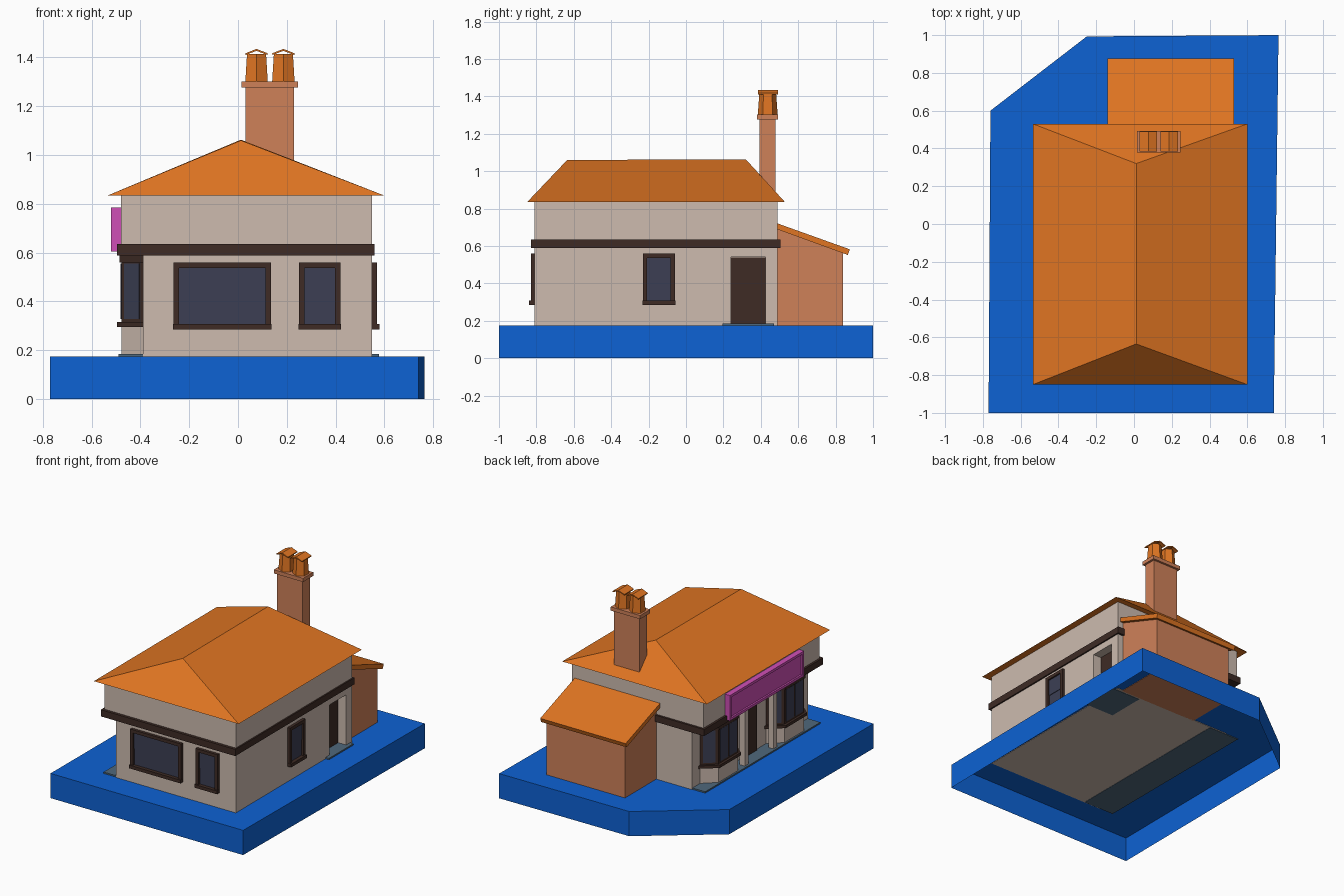
import bpy, bmesh, math
from mathutils import Matrix, Vector

if "Cube" in bpy.data.objects:
    bpy.data.objects.remove(bpy.data.objects["Cube"])


def material(name, hexcode):
    srgb = [int(hexcode[i:i + 2], 16) / 255 for i in (0, 2, 4)]
    m = bpy.data.materials.new(name)
    m.diffuse_color = [((c + 0.055) / 1.055) ** 2.4 for c in srgb] + [1]
    m.use_nodes = True
    m.node_tree.nodes["Principled BSDF"].inputs["Base Color"].default_value = m.diffuse_color
    return m


BLUE = material("blue_base", "0D62D4")
WALL = material("plaster", "CDBBAF")
ROOF = material("orange_tile", "E07522")
BRICK = material("brick", "CF8159")
DARK = material("dark_timber", "3E2B25")
GLASS = material("glass", "3C3F54")
STONE = material("step_stone", "4F687C")
PINK = material("sign_pink", "CF4FB6")


def finish(name, bm, mat, matrix=None):
    bmesh.ops.recalc_face_normals(bm, faces=bm.faces)
    me = bpy.data.meshes.new(name)
    bm.to_mesh(me)
    bm.free()
    me.materials.append(mat)
    ob = bpy.data.objects.new(name, me)
    if matrix is not None:
        ob.matrix_world = matrix
    bpy.context.collection.objects.link(ob)
    return ob


def boxes(name, mat, *bounds, matrix=None):
    """One object made of boxes, each (x0, x1, y0, y1, z0, z1)."""
    bm = bmesh.new()
    for x0, x1, y0, y1, z0, z1 in bounds:
        m = (Matrix.Translation(((x0 + x1) / 2, (y0 + y1) / 2, (z0 + z1) / 2))
             @ Matrix.Diagonal((x1 - x0, y1 - y0, z1 - z0, 1)))
        bmesh.ops.create_cube(bm, size=1, matrix=m)
    return finish(name, bm, mat, matrix)


def prism(name, mat, pts, lo, hi, axis="z", open_bottom=False):
    """Extrude a 2D outline from lo to hi along an axis."""
    place = {"x": lambda a, b, c: (c, a, b),
             "y": lambda a, b, c: (a, c, b),
             "z": lambda a, b, c: (a, b, c)}[axis]
    bm = bmesh.new()
    v0 = [bm.verts.new(place(a, b, lo)) for a, b in pts]
    v1 = [bm.verts.new(place(a, b, hi)) for a, b in pts]
    bm.faces.new(v1)
    if not open_bottom:
        bm.faces.new(v0)
    for i in range(len(pts)):
        j = (i + 1) % len(pts)
        bm.faces.new((v0[i], v0[j], v1[j], v1[i]))
    return finish(name, bm, mat)


def facing(x, y, degrees):
    """Placement for a part whose local -y is its outward side."""
    return Matrix.Translation((x, y, 0)) @ Matrix.Rotation(math.radians(degrees), 4, "Z")


def window(name, w, place, z0=0.285, z1=0.56, f=0.023):
    h, mid = w / 2, (z0 + z1) / 2
    boxes(name + "_frame", DARK,
          (-h, -h + f, -0.02, 0.01, z0, z1), (h - f, h, -0.02, 0.01, z0, z1),
          (-h + f, h - f, -0.02, 0.01, z1 - f, z1),
          (-h - 0.002, h + 0.002, -0.03, 0.01, z0, z0 + f), matrix=place)
    boxes(name + "_panes", GLASS,
          (-h + f, h - f, -0.009, 0.005, mid, z1 - f),
          (-h + f, h - f, -0.005, 0.005, z0 + f, mid), matrix=place)


# Base slab, open underneath
prism("base", BLUE, [(-0.77, -1), (0.74, -1), (0.765, 1), (-0.25, 0.993), (-0.76, 0.6)],
      0, 0.175, open_bottom=True)

# Walls: the ground floor is set back on the left, with a door recess on the right
lower = boxes("lower_walls", WALL, (-0.39, 0.55, -0.81, 0.49, 0.172, 0.60))
boxes("upper_walls", WALL, (-0.48, 0.55, -0.81, 0.49, 0.60, 0.836))
cutter = boxes("door_cutter", WALL, (0.48, 0.6, 0.24, 0.425, 0.1, 0.54))
cutter.hide_render = True
cutter.hide_set(True)
cut = lower.modifiers.new("door_recess", "BOOLEAN")
cut.object, cut.operation, cut.solver = cutter, "DIFFERENCE", "EXACT"
boxes("side_door", DARK, (0.47, 0.488, 0.241, 0.424, 0.18, 0.539))
boxes("wall_band", DARK, (-0.495, 0.56, -0.83, 0.505, 0.588, 0.635))

# Steps
boxes("side_step", STONE, (0.35, 0.577, 0.195, 0.47, 0.17, 0.185))
boxes("shop_step", STONE, (-0.49, -0.25, -0.805, 0.485, 0.17, 0.185))

# Hipped main roof
bm = bmesh.new()
eaves = [bm.verts.new((x, y, 0.834)) for x, y in
         ((-0.535, -0.85), (0.60, -0.85), (0.60, 0.53), (-0.535, 0.53))]
rf, rb = bm.verts.new((0.012, -0.635, 1.06)), bm.verts.new((0.012, 0.32, 1.063))
a, b, c, d = eaves
for face in ((a, b, rf), (b, c, rb, rf), (c, d, rb), (d, a, rf, rb), (d, c, b, a)):
    bm.faces.new(face)
finish("main_roof", bm, ROOF)

# Rear lean-to
prism("rear_walls", BRICK, [(0.48, 0.172), (0.84, 0.172), (0.84, 0.575), (0.48, 0.705)],
      -0.11, 0.505, "x")
prism("rear_roof", ROOF, [(0.485, 0.69), (0.865, 0.552), (0.876, 0.582), (0.485, 0.722)],
      -0.14, 0.53, "x")

# Chimney with two six-sided pots under little gable caps
boxes("chimney_stack", BRICK, (0.03, 0.23, 0.393, 0.478, 0.82, 1.276))
boxes("chimney_ledge", BRICK, (0.015, 0.245, 0.379, 0.493, 1.276, 1.302))
for side, cx in (("left", 0.076), ("right", 0.186)):
    bm = bmesh.new()
    bmesh.ops.create_cone(bm, cap_ends=True, segments=6, radius1=0.053, radius2=0.045,
                          depth=0.113, matrix=Matrix.Translation((cx, 0.437, 1.3585)))
    finish("chimney_pot_" + side, bm, ROOF)
    prism("pot_cap_" + side, ROOF,
          [(cx - 0.045, 1.410), (cx, 1.427), (cx + 0.045, 1.410),
           (cx + 0.046, 1.417), (cx, 1.435), (cx - 0.046, 1.417)], 0.385, 0.491, "y")

# Front and right windows
window("front_wide_window", 0.40, facing(-0.065, -0.81, 0))
window("front_small_window", 0.172, facing(0.335, -0.81, 0))
window("right_window", 0.172, facing(0.55, -0.145, 90))

# Two bay windows on the left side
for side, cy in (("rear", 0.21), ("front", -0.53)):
    def outline(grow=0.0):
        return [(-0.38, cy + 0.19 + grow), (-0.39, cy + 0.19 + grow),
                (-0.478 - grow, cy + 0.11 + grow / 2), (-0.478 - grow, cy - 0.11 - grow / 2),
                (-0.39, cy - 0.19 - grow), (-0.38, cy - 0.19 - grow)]
    prism(f"{side}_bay_wall", WALL, outline(), 0.18, 0.30)
    prism(f"{side}_bay_sill", DARK, outline(0.017), 0.295, 0.315)
    prism(f"{side}_bay_frame", DARK, outline(), 0.315, 0.59)
    prism(f"{side}_bay_head", DARK, outline(0.008), 0.56, 0.59)
    pts = outline()[1:5]
    for i in range(3):
        p, q = Vector(pts[i]), Vector(pts[i + 1])
        mid, run = (p + q) / 2, q - p
        place = facing(mid.x, mid.y, math.degrees(math.atan2(run.y, run.x)))
        h = run.length / 2 - 0.018
        panes = [(-h, h)] if i != 1 else [(-h, -0.008), (0.008, h)]
        boxes(f"{side}_bay_glass_{i}", GLASS,
              *[(u0, u1, -0.003, 0.003, 0.328, 0.555) for u0, u1 in panes], matrix=place)

# Shop door and porch posts between the bays
boxes("shop_door", DARK, (-0.40, -0.38, -0.225, -0.095, 0.185, 0.56))
boxes("porch_posts", WALL, *[(-0.475, -0.435, y - 0.02, y + 0.02, 0.185, 0.59)
                             for y in (0.0, -0.32)])

# Blank sign board: raised rim and sunken panel
boxes("sign_rim", PINK,
      (-0.52, -0.475, -0.58, 0.25, 0.605, 0.623), (-0.52, -0.475, -0.58, 0.25, 0.767, 0.785),
      (-0.52, -0.475, -0.58, -0.562, 0.623, 0.767), (-0.52, -0.475, 0.232, 0.25, 0.623, 0.767))
boxes("sign_panel", PINK, (-0.508, -0.475, -0.562, 0.232, 0.623, 0.767))
